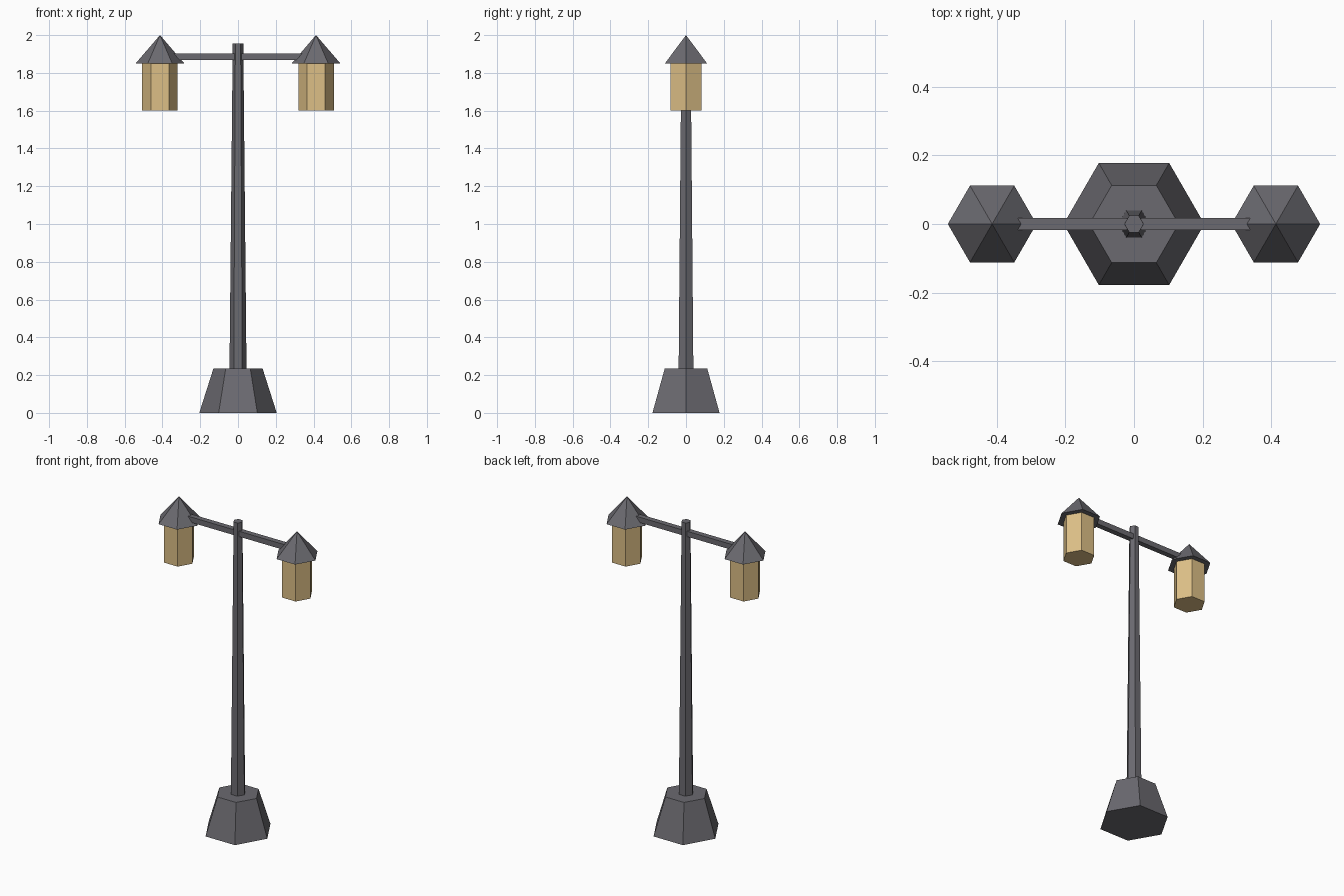
import bpy
import math

if "Cube" in bpy.data.objects:
    bpy.data.objects.remove(bpy.data.objects["Cube"])


def material(name, rgb):
    m = bpy.data.materials.new(name)
    m.diffuse_color = (*rgb, 1)
    m.use_nodes = True
    m.node_tree.nodes["Principled BSDF"].inputs["Base Color"].default_value = m.diffuse_color
    return m


iron = material("dark iron", (0.147, 0.144, 0.162))
glow = material("warm glass", (0.72, 0.52, 0.24))


def hexagon(name, x, z0, z1, r0, r1, mat):
    """Six-sided prism, frustum or pyramid with corners pointing along x."""
    bpy.ops.mesh.primitive_cone_add(vertices=6, radius1=r0, radius2=r1, depth=z1 - z0,
                                    location=(x, 0, (z0 + z1) / 2),
                                    rotation=(0, 0, math.radians(30)))
    ob = bpy.context.object
    ob.name = name
    ob.data.materials.append(mat)
    return ob


# Base and tapered pole
hexagon("base", 0, 0, 0.235, 0.205, 0.13, iron)
hexagon("pole", 0, 0.235, 1.955, 0.045, 0.028, iron)

# Crossbar running into both lantern roofs
bpy.ops.mesh.primitive_cube_add(size=1, location=(0, 0, 1.885))
arm = bpy.context.object
arm.name = "crossbar"
arm.scale = (0.72, 0.034, 0.034)
arm.data.materials.append(iron)

# Lantern and roof on each side
for side, sx in (("left", -1), ("right", 1)):
    x = sx * 0.413
    hexagon(f"{side}_lantern", x, 1.60, 1.85, 0.094, 0.094, glow)
    hexagon(f"{side}_roof", x, 1.85, 2.0, 0.129, 0, iron)
